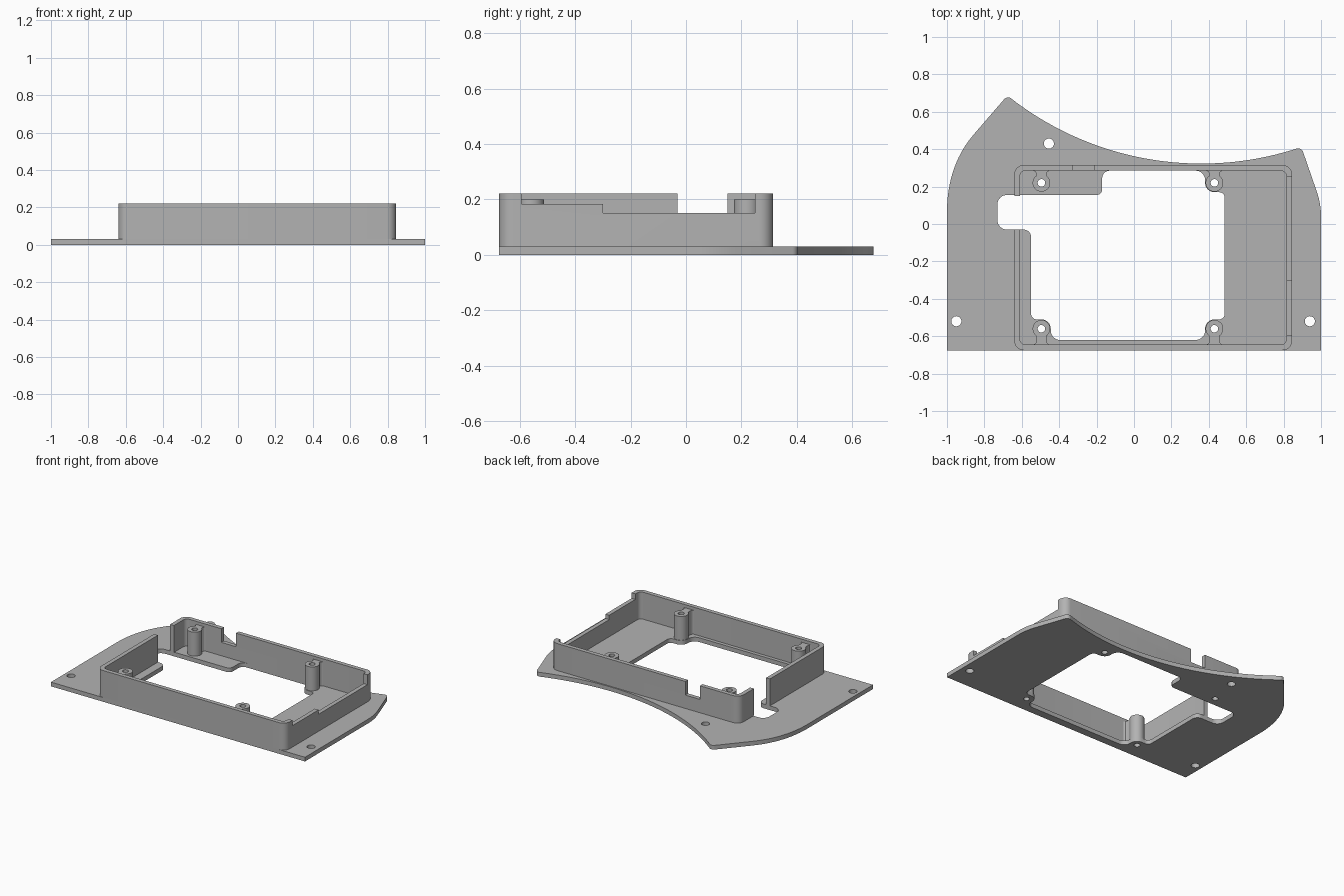
import bpy, bmesh, math
from mathutils import Vector

cube = bpy.data.objects.get("Cube")
if cube:
    bpy.data.objects.remove(cube, do_unlink=True)

grey = bpy.data.materials.new("mid_grey")
grey.use_nodes = True
grey.diffuse_color = (0.45, 0.45, 0.45, 1)
grey.node_tree.nodes["Principled BSDF"].inputs["Base Color"].default_value = grey.diffuse_color


def rounded(points, steps=8):
    """Closed outline of (x, y, radius) corners with each corner filleted."""
    out = []
    for i, (x, y, r) in enumerate(points):
        p = Vector((x, y))
        if r == 0:
            out.append(p)
            continue
        a = (Vector(points[i - 1][:2]) - p).normalized()
        b = (Vector(points[(i + 1) % len(points)][:2]) - p).normalized()
        half = a.angle(b) / 2
        centre = p + (a + b).normalized() * (r / math.sin(half))
        start = p + a * (r / math.tan(half)) - centre
        end = p + b * (r / math.tan(half)) - centre
        sweep = math.pi - 2 * half
        for k in range(steps + 1):
            t = k / steps
            out.append(centre + (start * math.sin((1 - t) * sweep)
                                 + end * math.sin(t * sweep)) / math.sin(sweep))
    return out


def circle(cx, cy, r, n=32):
    return [Vector((cx + r * math.cos(k * math.tau / n), cy + r * math.sin(k * math.tau / n)))
            for k in range(n)]


def box_outline(x0, x1, y0, y1, r):
    return rounded([(x0, y0, r), (x1, y0, r), (x1, y1, r), (x0, y1, r)])


def bezier(p, c, q, n=12):
    p, c, q = Vector(p), Vector(c), Vector(q)
    return [(*(p * (1 - t) ** 2 + c * 2 * t * (1 - t) + q * t * t), 0)
            for t in (k / n for k in range(n + 1))]


def slab(name, loops, z0, z1):
    """Extrude an outline, with further loops as holes, from z0 to z1."""
    curve = bpy.data.curves.new(name, "CURVE")
    curve.dimensions = "2D"
    curve.fill_mode = "BOTH"
    curve.extrude = (z1 - z0) / 2
    for loop in loops:
        spline = curve.splines.new("POLY")
        spline.points.add(len(loop) - 1)
        for point, co in zip(spline.points, loop):
            point.co = (co.x, co.y, 0, 1)
        spline.use_cyclic_u = True
    temp = bpy.data.objects.new(name, curve)
    bpy.context.collection.objects.link(temp)
    mesh = bpy.data.meshes.new_from_object(temp.evaluated_get(bpy.context.evaluated_depsgraph_get()))
    bpy.data.objects.remove(temp, do_unlink=True)
    bm = bmesh.new()
    bm.from_mesh(mesh)
    bmesh.ops.remove_doubles(bm, verts=bm.verts, dist=1e-5)
    bmesh.ops.translate(bm, verts=bm.verts, vec=(0, 0, (z0 + z1) / 2))
    bmesh.ops.recalc_face_normals(bm, faces=bm.faces)
    bm.to_mesh(mesh)
    bm.free()
    mesh.name = name
    mesh.materials.clear()
    mesh.materials.append(grey)
    obj = bpy.data.objects.new(name, mesh)
    bpy.context.collection.objects.link(obj)
    return obj


def smooth(obj):
    bpy.ops.object.select_all(action="DESELECT")
    obj.select_set(True)
    bpy.context.view_layer.objects.active = obj
    bpy.ops.object.shade_smooth_by_angle(angle=math.radians(30))


FLOOR, TOP, POST_TOP = 0.03, 0.222, 0.2
POST_HOLE = 0.02
posts = [(x, y) for x in (-0.495, 0.43) for y in (-0.56, 0.22)]

# Base plate outline: straight front, curved flanks, concave back edge
arc_radius, arc_x, arc_low = 1.66, 0.36, 0.323
back_edge = []
for k in range(1, 32):
    x = 0.895 + (-0.677 - 0.895) * k / 32
    back_edge.append((x, arc_low + arc_radius - math.sqrt(arc_radius ** 2 - (x - arc_x) ** 2), 0))
outline = rounded([(-1, -0.675, 0), (1, -0.675, 0)]
                  + bezier((1, 0.04), (1, 0.11), (0.975, 0.18))
                  + [(0.895, 0.411, 0.028)] + back_edge + [(-0.677, 0.687, 0.028)]
                  + bezier((-0.86, 0.475), (-1, 0.31), (-1, 0.06)))

# Central opening with a side slot and pads left around the posts
opening = rounded([
    (-0.55, -0.51, 0.03), (-0.445, -0.51, 0.05), (-0.445, -0.62, 0.05),
    (0.38, -0.62, 0.05), (0.38, -0.51, 0.05), (0.485, -0.51, 0.03),
    (0.485, 0.17, 0.03), (0.38, 0.17, 0.05), (0.38, 0.285, 0.05),
    (-0.17, 0.285, 0.04), (-0.17, 0.155, 0.03), (-0.73, 0.155, 0.05),
    (-0.73, -0.03, 0.05), (-0.55, -0.03, 0.04)])
screw_holes = [circle(x, y, 0.027) for x, y in ((-0.455, 0.43), (-0.95, -0.52), (0.94, -0.52))]
post_holes = [circle(x, y, POST_HOLE) for x, y in posts]
smooth(slab("base_plate", [outline, opening] + screw_holes + post_holes, 0, FLOOR))

# Surrounding wall, cut down where cables and connectors pass
wall = slab("wall", [box_outline(-0.64, 0.845, -0.675, 0.315, 0.05),
                     box_outline(-0.61, 0.815, -0.645, 0.285, 0.03)], FLOOR, TOP)
cuts = {
    "slot_cutter": (-0.7, -0.56, -0.03, 0.15, -0.1),
    "back_notch_cutter": (-0.33, -0.215, 0.25, 0.4, 0.125),
    "side_step_cutter": (0.78, 0.9, -0.595, 0.25, 0.183),
    "side_low_cutter": (0.78, 0.9, -0.3, 0.25, 0.152),
}
for name, (x0, x1, y0, y1, z) in cuts.items():
    corners = [Vector(c) for c in ((x0, y0), (x1, y0), (x1, y1), (x0, y1))]
    cutter = slab(name, [corners], z, 0.4)
    cutter.hide_render = True
    mod = wall.modifiers.new(name, "BOOLEAN")
    mod.operation, mod.solver, mod.object = "DIFFERENCE", "EXACT", cutter
    bpy.context.view_layer.objects.active = wall
    bpy.ops.object.modifier_apply(modifier=name)
    bpy.data.objects.remove(cutter, do_unlink=True)
smooth(wall)

# Screw posts, each joined to the nearest wall by a flared neck
for (x, y), hole in zip(posts, post_holes):
    side = 1 if y > 0 else -1
    reach = abs((0.287 if y > 0 else -0.647) - y)
    shape = [(0.047 * math.cos(a), 0.047 * math.sin(a))
             for a in (math.radians(125 + 290 * k / 32) for k in range(33))]
    flare = [(0.026, reach - 0.02), (0.032, reach - 0.008), (0.045, reach)]
    shape += flare + [(-u, v) for u, v in reversed(flare)]
    loop = [Vector((x + u, y + side * v)) for u, v in shape]
    name = ("back" if y > 0 else "front") + ("_left" if x > 0 else "_right") + "_post"
    smooth(slab(name, [loop, hole], FLOOR, POST_TOP))
